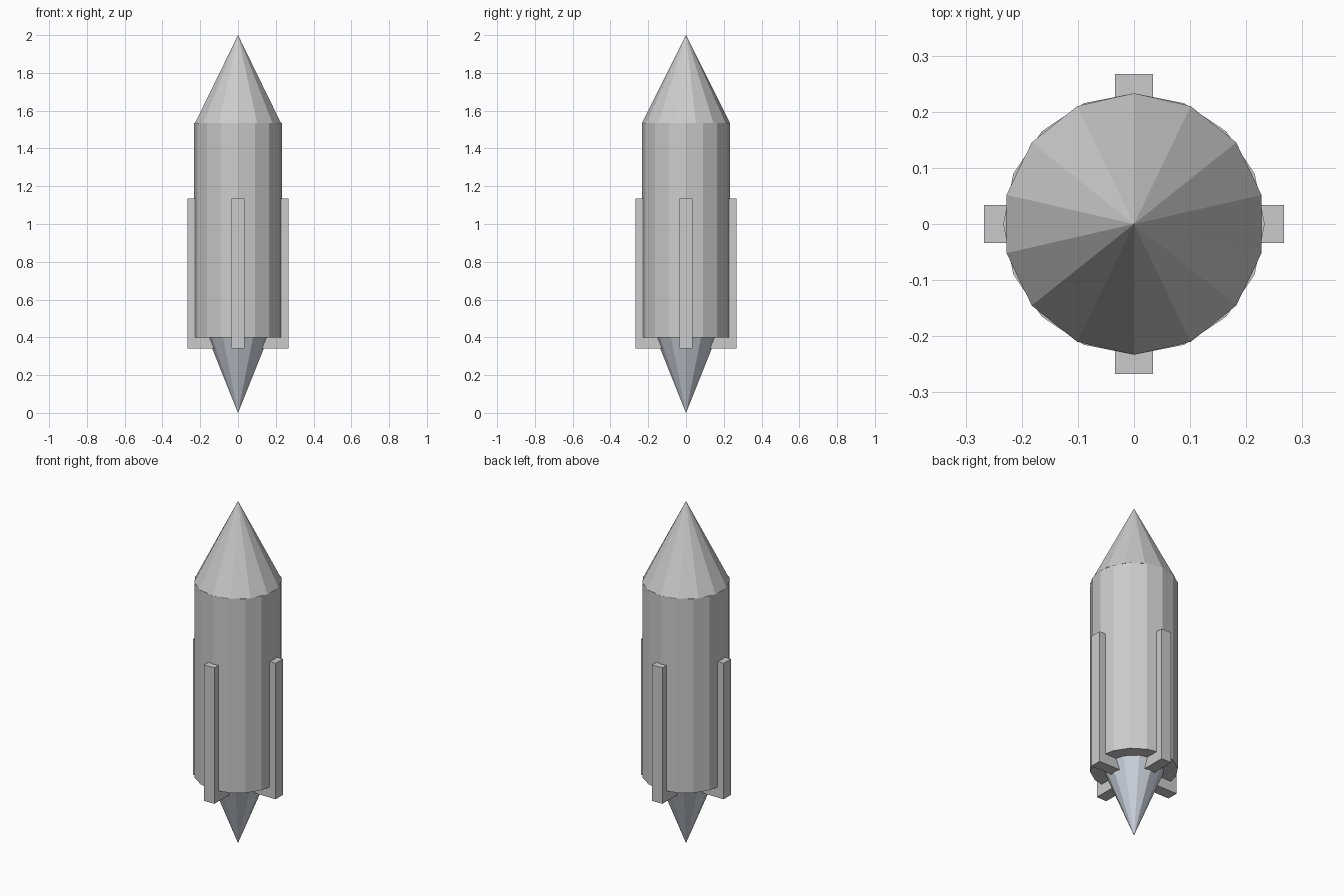
import bpy
from math import pi

if "Cube" in bpy.data.objects:
    bpy.data.objects.remove(bpy.data.objects["Cube"])


def cone(name, sides, r_bottom, r_top, z0, z1):
    bpy.ops.mesh.primitive_cone_add(
        vertices=sides, radius1=r_bottom, radius2=r_top,
        depth=z1 - z0, location=(0, 0, (z0 + z1) / 2))
    obj = bpy.context.object
    obj.name = name
    return obj


def slab(name, size, z, turn):
    bpy.ops.mesh.primitive_cube_add(size=1, location=(0, 0, z))
    obj = bpy.context.object
    obj.name = name
    obj.scale = size
    bpy.ops.object.transform_apply(location=False, rotation=False, scale=True)
    obj.rotation_euler.z = turn
    return obj


# Body tube and pointed nose
cone("body", 16, 0.233, 0.233, 0.40, 1.535)
cone("nose_cone", 14, 0.233, 0, 1.535, 2.0)

# Tapered tail, tip resting on the ground
tail = cone("tail_cone", 12, 0, 0.164, 0, 0.41)
steel = bpy.data.materials.new("blue_steel")
steel.diffuse_color = (0.62, 0.67, 0.75, 1)
steel.use_nodes = True
steel.node_tree.nodes["Principled BSDF"].inputs["Base Color"].default_value = steel.diffuse_color
tail.data.materials.append(steel)

# Two crossed slabs form the four fins
for name, turn in (("side_fins", 0), ("front_back_fins", pi / 2)):
    slab(name, (0.534, 0.067, 0.795), 0.7375, turn)
